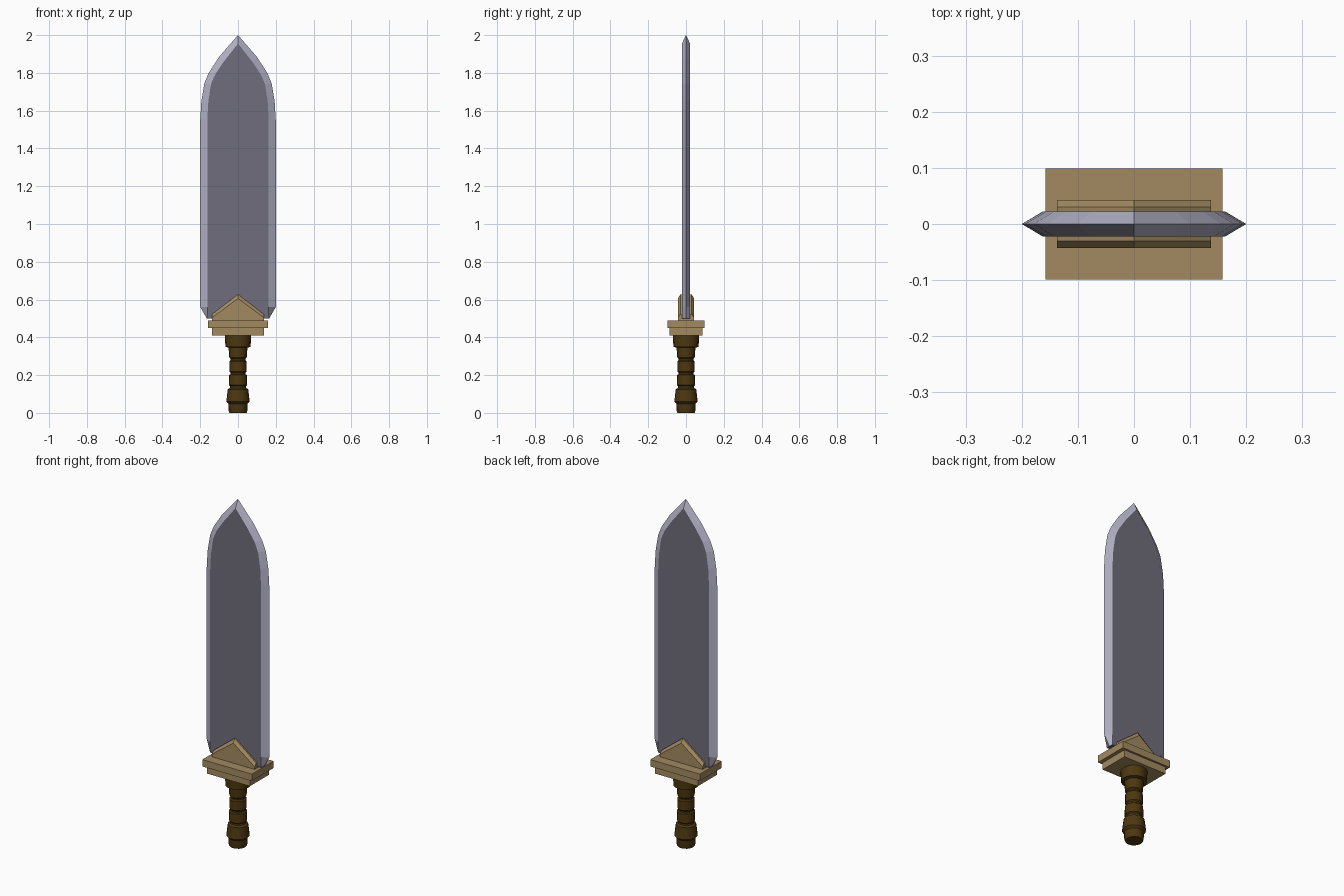
import bpy, bmesh, math

if "Cube" in bpy.data.objects:
    bpy.data.objects.remove(bpy.data.objects["Cube"])


def material(name, rgb):
    m = bpy.data.materials.new(name)
    m.diffuse_color = (*rgb, 1)
    m.use_nodes = True
    m.node_tree.nodes["Principled BSDF"].inputs["Base Color"].default_value = m.diffuse_color
    return m


STEEL = material("dark steel", (0.16, 0.155, 0.20))
EDGE = material("bright edge", (0.45, 0.44, 0.56))
BRASS = material("dull brass", (0.36, 0.255, 0.12))
LEATHER = material("brown leather", (0.075, 0.038, 0.005))


def finish(name, bm, *mats):
    bmesh.ops.remove_doubles(bm, verts=bm.verts, dist=1e-5)
    bmesh.ops.recalc_face_normals(bm, faces=bm.faces)
    me = bpy.data.meshes.new(name)
    bm.to_mesh(me)
    bm.free()
    ob = bpy.data.objects.new(name, me)
    bpy.context.collection.objects.link(ob)
    for m in mats:
        me.materials.append(m)
    return ob


# Blade: flat panel outline and sharp outer outline, mirrored to both sides
flat = [(0.163, 0.50), (0.162, 0.56), (0.162, 1.56), (0.157, 1.65),
        (0.143, 1.74), (0.122, 1.79), (0.075, 1.86), (0, 1.955)]
sharp = [(0.165, 0.50), (0.20, 0.56), (0.20, 1.55), (0.194, 1.65),
         (0.178, 1.745), (0.155, 1.80), (0.10, 1.885), (0, 2.0)]
T = 0.022
bm = bmesh.new()
for sx in (-1, 1):
    for sy in (-1, 1):
        f = [bm.verts.new((sx * x, sy * T, z)) for x, z in flat]
        s = [bm.verts.new((sx * x, 0, z)) for x, z in sharp]
        base = bm.verts.new((0, sy * T, 0.50))
        bm.faces.new([base] + f)
        for i in range(len(f) - 1):
            bm.faces.new((f[i], s[i], s[i + 1], f[i + 1])).material_index = 1
        mid = bm.verts.new((0, 0, 0.50))
        bm.faces.new((base, f[0], s[0], mid))
finish("blade", bm, STEEL, EDGE)


# Guard plates
def plate(name, hx, hy, z0, z1):
    bm = bmesh.new()
    bmesh.ops.create_cube(bm, size=1)
    for v in bm.verts:
        v.co = (v.co.x * 2 * hx, v.co.y * 2 * hy, z0 + (v.co.z + 0.5) * (z1 - z0))
    finish(name, bm, BRASS)


plate("guard_lower_plate", 0.137, 0.087, 0.41, 0.452)
plate("guard_upper_plate", 0.158, 0.099, 0.45, 0.49)

# Gabled blade socket with chamfered front and back rims
rings = [(-0.043, 0.022), (-0.03, 0), (0.03, 0), (0.043, 0.022)]
bm = bmesh.new()
loops = []
for y, d in rings:
    outline = [(-0.137, 0.485), (0.137, 0.485), (0.137, 0.522 - d * 0.8),
               (0, 0.628 - d), (-0.137, 0.522 - d * 0.8)]
    loops.append([bm.verts.new((x, y, z)) for x, z in outline])
for a, b in zip(loops, loops[1:]):
    for i in range(5):
        j = (i + 1) % 5
        bm.faces.new((a[i], a[j], b[j], b[i]))
bm.faces.new(loops[0])
bm.faces.new(loops[-1])
finish("blade_socket", bm, BRASS)

# Grip: turned profile (radius, height)
profile = [(0.046, 0), (0.05, 0.012), (0.051, 0.048), (0.062, 0.06), (0.054, 0.125),
           (0.042, 0.132), (0.042, 0.142), (0.049, 0.148), (0.047, 0.2),
           (0.040, 0.205), (0.040, 0.213), (0.046, 0.22), (0.046, 0.272),
           (0.040, 0.278), (0.040, 0.286), (0.046, 0.292), (0.050, 0.345),
           (0.067, 0.35), (0.069, 0.415)]
N = 16
bm = bmesh.new()
loops = [[bm.verts.new((r * math.cos(2 * math.pi * k / N), r * math.sin(2 * math.pi * k / N), z))
          for k in range(N)] for r, z in profile]
for a, b in zip(loops, loops[1:]):
    for k in range(N):
        j = (k + 1) % N
        bm.faces.new((a[k], a[j], b[j], b[k]))
bm.faces.new(loops[0])
bm.faces.new(loops[-1])
grip = finish("grip", bm, LEATHER)
bpy.context.view_layer.objects.active = grip
grip.select_set(True)
bpy.ops.object.shade_smooth_by_angle(angle=math.radians(30))
